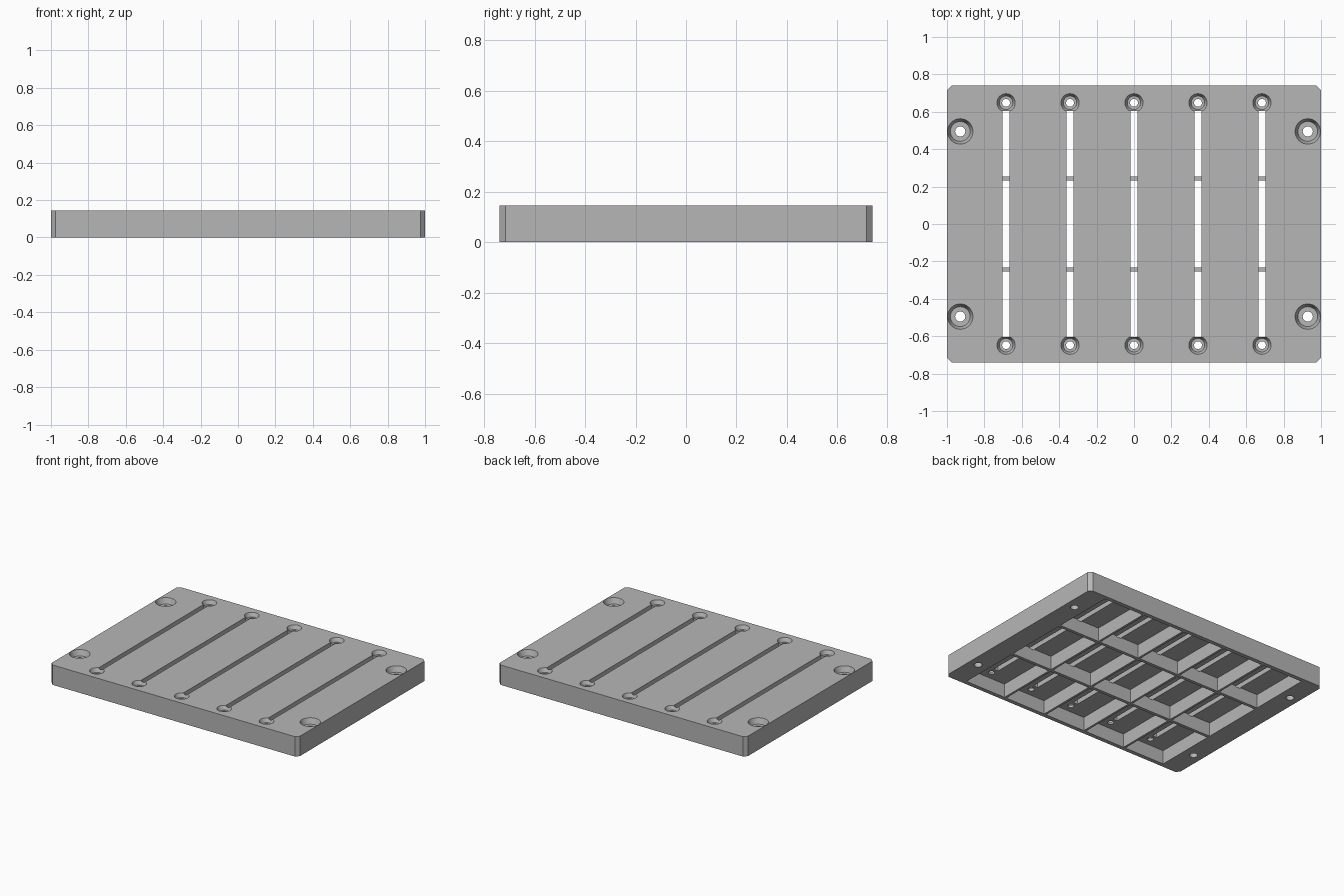
import bpy, bmesh, math
from mathutils import Matrix, Vector

if "Cube" in bpy.data.objects:
    bpy.data.objects.remove(bpy.data.objects["Cube"])

HX, HY, H = 1.0, 0.74, 0.145      # half length, half depth, height
FLOOR = 0.10                      # underside of the top skin
PITCH = 0.342                     # spacing of the slots
COLUMNS = [i * PITCH for i in range(-2, 3)]

grey = bpy.data.materials.new("plain grey")
grey.use_nodes = True
grey.diffuse_color = (0.47, 0.47, 0.47, 1)
grey.node_tree.nodes["Principled BSDF"].inputs["Base Color"].default_value = grey.diffuse_color


def add_box(bm, x0, x1, y0, y1, z0, z1):
    size = Matrix.Diagonal((x1 - x0, y1 - y0, z1 - z0, 1))
    centre = Matrix.Translation(((x0 + x1) / 2, (y0 + y1) / 2, (z0 + z1) / 2))
    return bmesh.ops.create_cube(bm, size=1, matrix=centre @ size)["verts"]


def add_turned(bm, x, y, profile, segments=32):
    """Solid of revolution from (radius, z) pairs listed bottom to top."""
    rings = []
    for r, z in profile:
        rings.append([bm.verts.new((x + r * math.cos(a), y + r * math.sin(a), z))
                      for a in (2 * math.pi * k / segments for k in range(segments))])
    for low, high in zip(rings, rings[1:]):
        for k in range(segments):
            n = (k + 1) % segments
            bm.faces.new((low[k], low[n], high[n], high[k]))
    bm.faces.new(rings[0][::-1])
    bm.faces.new(rings[-1])


def make_object(name, bm):
    bmesh.ops.recalc_face_normals(bm, faces=bm.faces)
    mesh = bpy.data.meshes.new(name)
    bm.to_mesh(mesh)
    bm.free()
    mesh.materials.append(grey)
    obj = bpy.data.objects.new(name, mesh)
    bpy.context.collection.objects.link(obj)
    return obj


# Slab with clipped vertical corners
bm = bmesh.new()
add_box(bm, -HX, HX, -HY, HY, 0, H)
upright = [e for e in bm.edges if abs(e.verts[0].co.z - e.verts[1].co.z) > H / 2]
bmesh.ops.bevel(bm, geom=upright, offset=0.024, segments=1, affect="EDGES")
plate = make_object("slotted_plate", bm)

# Underside pockets, five columns by three rows
bm = bmesh.new()
for x in COLUMNS:
    for y0, y1 in ((-0.71, -0.255), (-0.232, 0.232), (0.255, 0.71)):
        add_box(bm, x - 0.163, x + 0.163, y0, y1, -0.05, FLOOR)
pockets = make_object("pocket_cutter", bm)

# Long slots through the top skin, leaving the ribs below
bm = bmesh.new()
for x in COLUMNS:
    add_box(bm, x - 0.018, x + 0.018, -0.603, 0.603, FLOOR - 0.006, H + 0.05)
slots = make_object("slot_cutter", bm)

# Recessed screw holes at the slot ends and the corners
bm = bmesh.new()
for y in (-0.648, 0.648):
    for x in COLUMNS:
        add_turned(bm, x, y, [(0.021, 0.05), (0.021, 0.117), (0.036, 0.117),
                              (0.049, H), (0.049, H + 0.05)])
for x in (-0.929, 0.929):
    for y in (-0.495, 0.495):
        add_turned(bm, x, y, [(0.027, -0.05), (0.027, 0.105), (0.053, 0.105),
                              (0.068, H), (0.068, H + 0.05)])
holes = make_object("hole_cutter", bm)

# Cut everything from the slab
bpy.context.view_layer.objects.active = plate
for cutter in (pockets, slots, holes):
    mod = plate.modifiers.new(cutter.name, "BOOLEAN")
    mod.operation = "DIFFERENCE"
    mod.solver = "EXACT"
    mod.object = cutter
    bpy.ops.object.modifier_apply(modifier=mod.name)
    bpy.data.objects.remove(cutter)

bpy.ops.object.select_all(action="DESELECT")
plate.select_set(True)
bpy.ops.object.shade_smooth_by_angle(angle=math.radians(25))
